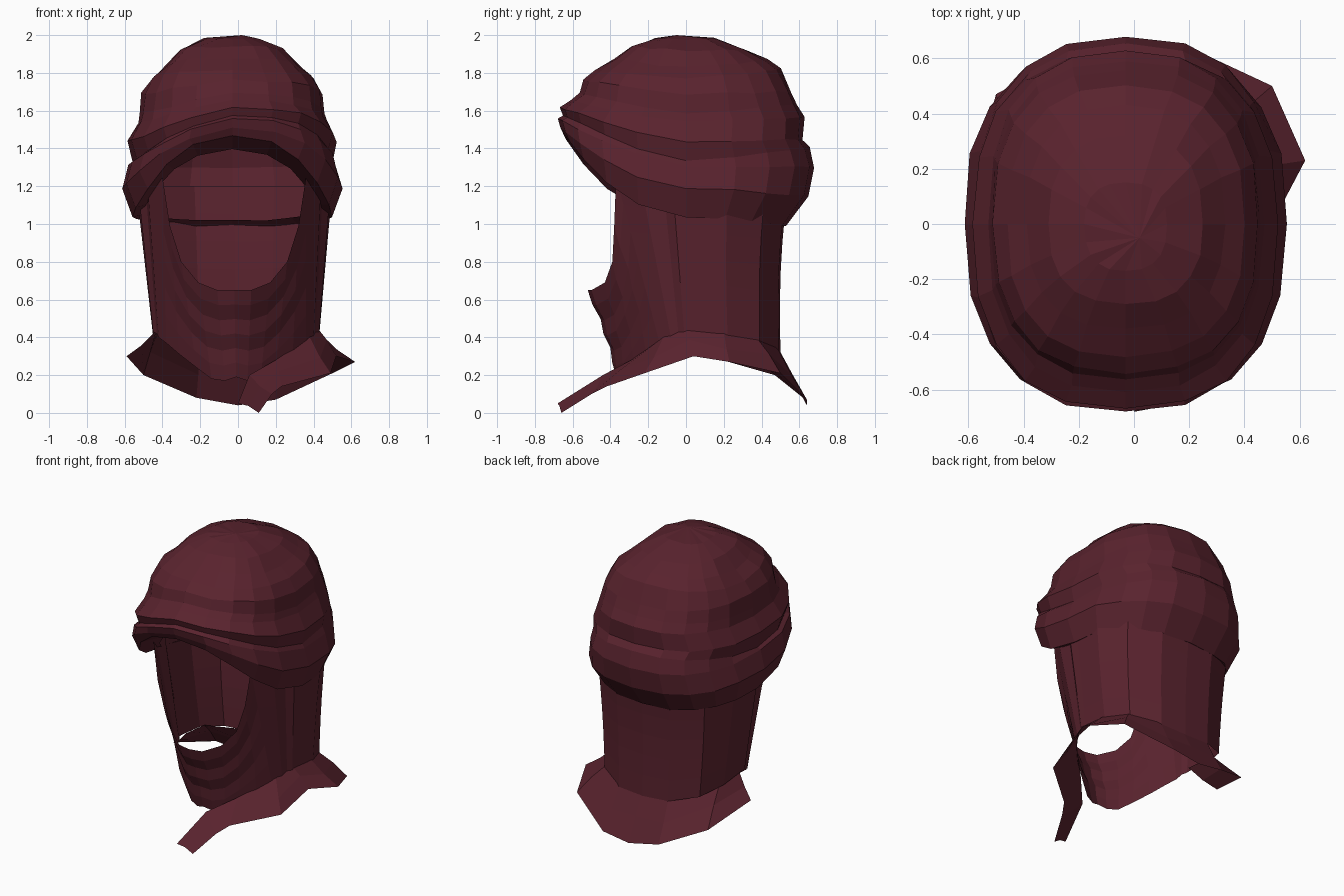
import bpy
import bmesh
import random
from math import sin, cos, pi, tau, copysign
from mathutils import Vector

random.seed(4)

cube = bpy.data.objects.get("Cube")
if cube:
    bpy.data.objects.remove(cube, do_unlink=True)

# Single cloth colour
cloth = bpy.data.materials.new("maroon cloth")
cloth.use_nodes = True
colour = (0.1, 0.0165, 0.027, 1)
cloth.diffuse_color = colour
for node in cloth.node_tree.nodes:
    if node.type == 'BSDF_PRINCIPLED':
        node.inputs["Base Color"].default_value = colour
        node.inputs["Roughness"].default_value = 0.9


def loft(name, rows, closed, cap=None):
    """Skin a list of point rows with flat quads; optionally close the last row."""
    bm = bmesh.new()
    grid = [[bm.verts.new(p) for p in row] for row in rows]
    count = len(rows[0])
    span = count if closed else count - 1
    for low, high in zip(grid, grid[1:]):
        for i in range(span):
            j = (i + 1) % count
            bm.faces.new((low[i], low[j], high[j], high[i]))
    if cap is not None:
        tip = bm.verts.new(cap)
        for i in range(count):
            bm.faces.new((grid[-1][i], grid[-1][(i + 1) % count], tip))
    mesh = bpy.data.meshes.new(name)
    bm.to_mesh(mesh)
    bm.free()
    mesh.materials.append(cloth)
    obj = bpy.data.objects.new(name, mesh)
    bpy.context.collection.objects.link(obj)
    return obj


def power(value, exponent):
    return copysign(abs(value) ** exponent, value)


def wrap_ring(front, side, back, arch, droop, loose=0.006):
    """Squarish ring from (reach, height) pairs, arched over the face."""
    ring = []
    sides = 20
    for i in range(sides):
        a = tau * i / sides
        c, s = cos(a), sin(a)
        reach, height = front if c > 0 else back
        x = side[0] * power(s, 0.8)
        y = -reach * power(c, 0.8)
        z = side[1] + (height - side[1]) * abs(c) ** (arch if c > 0 else 1.1)
        if c > 0 > s:
            z += droop * 2 * s * c
        drift = random.uniform(-loose, loose)
        ring.append(Vector((x * (1 + drift) - 0.03, y * (1 + drift), z + drift)))
    return ring


# Head wrap: overlapping bands that meet at the brow
bands = [
    ((0.40, 1.40), (0.47, 1.07), (0.48, 1.02), 1.8, 0.01),
    ((0.64, 1.47), (0.53, 1.04), (0.53, 0.99), 1.7, 0.03),
    ((0.665, 1.51), (0.585, 1.19), (0.65, 1.15), 1.4, 0.06),
    ((0.68, 1.56), (0.55, 1.31), (0.68, 1.30), 1.2, 0.08),
    ((0.655, 1.58), (0.53, 1.33), (0.655, 1.41), 1.1, 0.08),
    ((0.67, 1.62), (0.555, 1.44), (0.62, 1.45), 1.1, 0.08),
    ((0.61, 1.66), (0.50, 1.54), (0.63, 1.57), 1.1, 0.06),
    ((0.56, 1.69), (0.49, 1.59), (0.59, 1.63), 1.1, 0.05),
    ((0.54, 1.76), (0.48, 1.69), (0.56, 1.70), 1.1, 0.03),
    ((0.48, 1.81), (0.43, 1.77), (0.50, 1.82), 1.1, 0),
    ((0.38, 1.88), (0.36, 1.83), (0.43, 1.87), 1.1, 0),
    ((0.29, 1.94), (0.28, 1.92), (0.32, 1.92), 1.1, 0),
    ((0.17, 1.98), (0.15, 1.98), (0.15, 1.98), 1.1, 0),
]
loft("head_wrap", [wrap_ring(*band) for band in bands], True, (0.02, -0.05, 2))

# Neck drape columns from chin to nape: top point, then bottom point
columns = [
    (0.00, -0.52, 0.65, 0.00, -0.37, 0.19),
    (0.09, -0.50, 0.65, 0.06, -0.35, 0.17),
    (0.19, -0.43, 0.69, 0.13, -0.32, 0.18),
    (0.28, -0.39, 0.80, 0.21, -0.27, 0.24),
    (0.34, -0.38, 0.99, 0.30, -0.21, 0.31),
    (0.38, -0.37, 1.25, 0.37, -0.14, 0.37),
    (0.46, -0.24, 1.22, 0.41, -0.08, 0.40),
    (0.47, -0.12, 1.2, 0.42, -0.04, 0.42),
    (0.51, -0.07, 1.2, 0.44, -0.01, 0.43),
    (0.51, 0.01, 1.2, 0.44, 0.03, 0.43),
    (0.52, 0.22, 1.2, 0.44, 0.22, 0.41),
    (0.42, 0.42, 1.2, 0.37, 0.39, 0.37),
    (0.21, 0.53, 1.2, 0.19, 0.49, 0.33),
    (0.00, 0.54, 1.2, 0.00, 0.50, 0.32),
]


def drape_point(column, t, row, side):
    top, bottom = Vector(column[:3]), Vector(column[3:])
    p = bottom.lerp(top, t)
    if top.z < 1:
        # Gathered cloth below the face
        p.y = bottom.lerp(top, t ** 1.3).y
        if 0 < t < 1:
            p.y *= 1.015 if row % 2 else 0.985
    elif p.y > 0:
        # Slight waist at the nape
        p.y *= 1 - 0.035 * sin(pi * t)
    p.x = p.x * side - 0.02 * (1 + t) / 2
    return p


steps = 6
drape = []
for row in range(steps + 1):
    t = row / steps
    left = [drape_point(c, t, row, 1) for c in columns]
    right = [drape_point(c, t, row, -1) for c in columns[1:-1]]
    drape.append(left + right[::-1])
loft("neck_drape", drape, True)

# Collar cloth from the right shoulder, round the nape, to the front tail
inner_edge = [
    (-0.43, 0.03, 0.44), (-0.43, 0.24, 0.42), (-0.20, 0.48, 0.35),
    (0.0, 0.49, 0.34), (0.18, 0.48, 0.35), (0.36, 0.38, 0.39),
    (0.42, 0.20, 0.43), (0.42, 0.0, 0.45), (0.38, -0.12, 0.40),
    (0.20, -0.29, 0.28), (0.06, -0.44, 0.20), (0.0, -0.68, 0.05),
]
outer_edge = [
    (-0.59, 0.12, 0.30), (-0.50, 0.47, 0.20), (-0.22, 0.62, 0.08),
    (0.0, 0.64, 0.04), (0.20, 0.64, 0.07), (0.50, 0.50, 0.21),
    (0.62, 0.23, 0.27), (0.52, 0.04, 0.30), (0.49, -0.22, 0.21),
    (0.23, -0.42, 0.14), (0.18, -0.50, 0.10), (0.11, -0.66, 0.0),
]
middle_edge = []
for i, (a, b) in enumerate(zip(inner_edge, outer_edge)):
    ripple = Vector((0, 0, 0.012 if i % 2 else -0.012))
    middle_edge.append(Vector(a).lerp(Vector(b), 0.5) + ripple)
loft("collar", [inner_edge, middle_edge, outer_edge], False)
